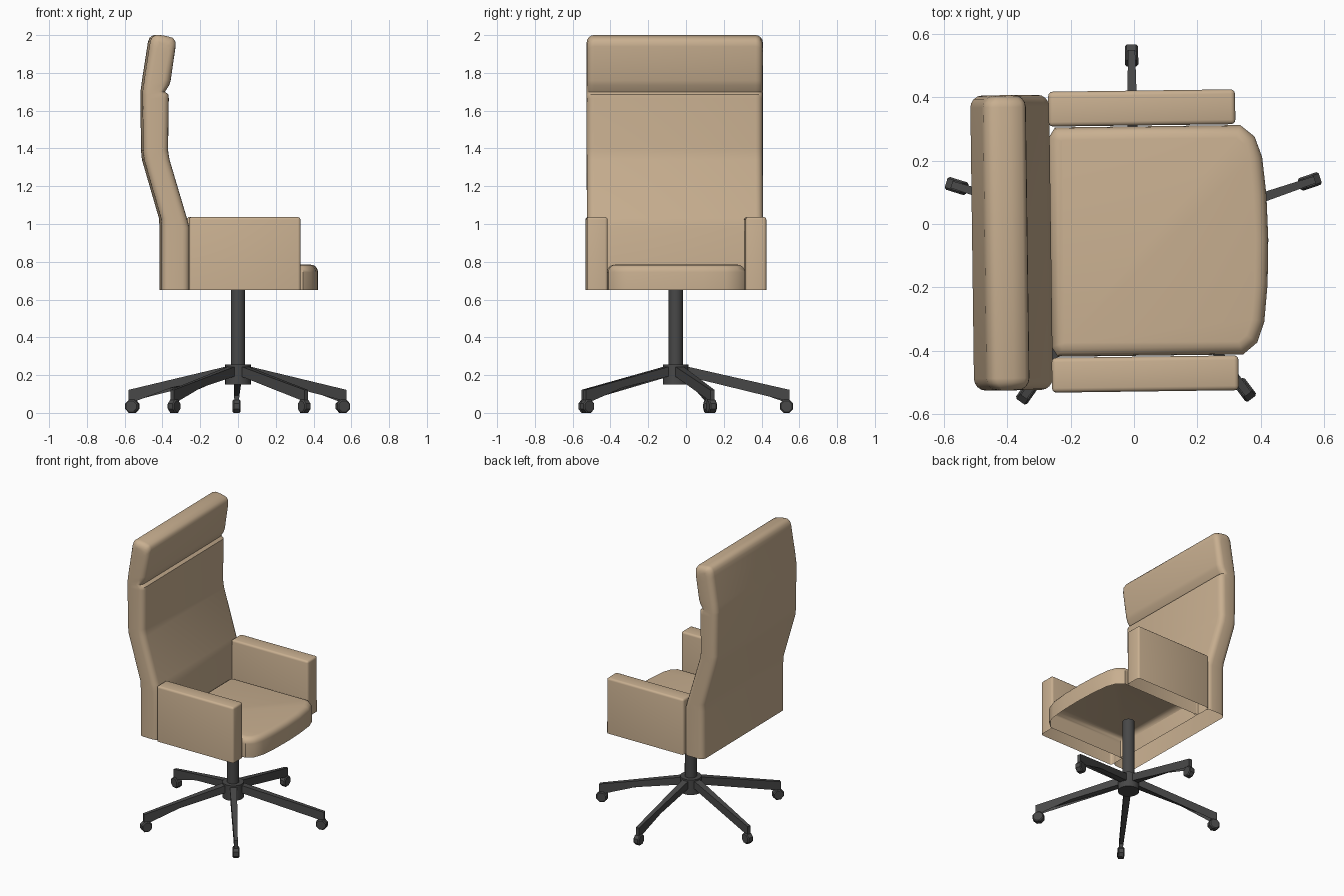
import bpy, bmesh, math
from mathutils import Matrix, Vector

cube = bpy.data.objects.get("Cube")
if cube:
    bpy.data.objects.remove(cube, do_unlink=True)

CENTRE_Y = -0.054
PLACE = Matrix.Translation((0, CENTRE_Y, 0)) @ Matrix.Rotation(math.radians(0.75), 4, 'Z')


def material(name, colour, roughness):
    mat = bpy.data.materials.new(name)
    mat.use_nodes = True
    mat.diffuse_color = colour
    node = next(n for n in mat.node_tree.nodes if n.type == 'BSDF_PRINCIPLED')
    node.inputs["Base Color"].default_value = colour
    node.inputs["Roughness"].default_value = roughness
    return mat


leather = material("tan leather", (0.58, 0.43, 0.28, 1), 0.6)
metal = material("dark grey metal", (0.065, 0.065, 0.065, 1), 0.5)


def finish(bm, name, mat, matrix=PLACE, angle=35):
    bmesh.ops.recalc_face_normals(bm, faces=bm.faces[:])
    bm.transform(matrix)
    mesh = bpy.data.meshes.new(name)
    bm.to_mesh(mesh)
    bm.free()
    mesh.materials.append(mat)
    obj = bpy.data.objects.new(name, mesh)
    bpy.context.collection.objects.link(obj)
    bpy.ops.object.select_all(action='DESELECT')
    obj.select_set(True)
    bpy.context.view_layer.objects.active = obj
    bpy.ops.object.shade_smooth_by_angle(angle=math.radians(angle))
    return obj


def open_shell(name, outline, bottom, top, bevel, segments, top_only):
    """Upholstered block with rounded edges and an open underside."""
    bm = bmesh.new()
    lid = bm.faces.new([bm.verts.new((x, y, top)) for x, y in outline])
    rim = list(lid.edges)
    walls = bmesh.ops.extrude_edge_only(bm, edges=rim)["geom"]
    for v in walls:
        if isinstance(v, bmesh.types.BMVert):
            v.co.z = bottom
    edges = rim if top_only else [e for e in bm.edges if len(e.link_faces) == 2]
    bmesh.ops.bevel(bm, geom=edges, offset=bevel, segments=segments, profile=0.5,
                    affect='EDGES', clamp_overlap=True)
    return finish(bm, name, leather)


# Seat cushion with a bowed front edge
half = [(-0.265, 0.33), (-0.245, 0.362), (0.34, 0.362), (0.385, 0.325),
        (0.408, 0.26), (0.42, 0.14), (0.424, 0.0)]
outline = half + [(x, -y) for x, y in reversed(half[:-1])]
open_shell("seat_cushion", outline, 0.65, 0.785, 0.04, 4, True)

# Armrest panels
for side, label in ((1, "left"), (-1, "right")):
    y0, y1 = sorted((side * 0.365, side * 0.475))
    open_shell(label + "_armrest_panel",
               [(-0.265, y0), (0.325, y0), (0.325, y1), (-0.265, y1)],
               0.65, 1.037, 0.014, 3, False)

# Backrest: rows of height, rear x and front x, lofted sideways with rounded rims
rows = [(0.65, -0.41, -0.262), (0.98, -0.41, -0.262), (1.03, -0.413, -0.276),
        (1.34, -0.503, -0.368), (1.39, -0.508, -0.376), (1.665, -0.511, -0.372),
        (1.685, -0.511, -0.374), (1.70, -0.511, -0.392), (1.735, -0.506, -0.37),
        (1.76, -0.503, -0.362), (1.94, -0.475, -0.336), (1.965, -0.471, -0.337),
        (1.985, -0.463, -0.35), (1.995, -0.452, -0.385), (2.0, -0.44, -0.415)]
RIM, HALF_WIDTH, STEPS = 0.038, 0.466, 4
levels = []
for i in range(STEPS + 1):
    a = i / STEPS * math.pi / 2
    levels.append((HALF_WIDTH - RIM * (1 - math.cos(a)), RIM * (1 - math.sin(a))))
levels = [(-y, d) for y, d in levels[::-1]][::-1] + [(y, d) for y, d in levels[::-1]]
levels.sort(key=lambda level: level[0])

bm = bmesh.new()
rings = []
for y, inset in levels:
    rear, front = [], []
    for z, xr, xf in rows:
        d = min(inset, (xf - xr) * 0.45)
        zz = z - (inset if z > 1.93 else 0)
        rear.append(bm.verts.new((xr + d, y, zz)))
        front.append(bm.verts.new((xf - d, y, zz)))
    rings.append((rear, front))
for (ra, fa), (rb, fb) in zip(rings, rings[1:]):
    loop_a, loop_b = ra + fa[::-1], rb + fb[::-1]
    for i in range(len(loop_a) - 1):
        bm.faces.new((loop_a[i], loop_a[i + 1], loop_b[i + 1], loop_b[i]))
for rear, front in (rings[0], rings[-1]):
    for i in range(len(rows) - 1):
        bm.faces.new((rear[i], rear[i + 1], front[i + 1], front[i]))
finish(bm, "backrest", leather, angle=40)


# Gas column and hub
def cylinder(name, radius, z0, z1, sides):
    bm = bmesh.new()
    bmesh.ops.create_cone(bm, cap_ends=True, segments=sides, radius1=radius,
                          radius2=radius, depth=z1 - z0,
                          matrix=Matrix.Translation((0, 0, (z0 + z1) / 2)))
    return finish(bm, name, metal)


cylinder("gas_column", 0.038, 0.2, 0.66, 24)
cylinder("base_hub", 0.068, 0.15, 0.255, 24)

# Five tapered legs, each bent down onto a caster
leg_profile = [(0.03, 0.252), (0.603, 0.122), (0.603, 0.06), (0.57, 0.06),
               (0.57, 0.092), (0.03, 0.2)]
for n in range(5):
    spin = PLACE @ Matrix.Rotation(math.radians(90 + 72 * n), 4, 'Z')
    bm = bmesh.new()
    sides = []
    for s in (-1, 1):
        sides.append([bm.verts.new((r, s * (0.024 - 0.021 * r), z)) for r, z in leg_profile])
    bm.faces.new(sides[0])
    bm.faces.new(sides[1][::-1])
    for i in range(len(leg_profile)):
        j = (i + 1) % len(leg_profile)
        bm.faces.new((sides[0][i], sides[0][j], sides[1][j], sides[1][i]))
    bmesh.ops.triangulate(bm, faces=[f for f in bm.faces if len(f.verts) > 4])
    finish(bm, "base_leg_%d" % (n + 1), metal, spin, 20)

    bm = bmesh.new()
    wheel = (Matrix.Translation((0.586, 0, 0.035)) @ Matrix.Rotation(math.pi / 2, 4, 'X')
             @ Matrix.Rotation(math.pi / 8, 4, 'Z'))
    radius = 0.035 / math.cos(math.pi / 8)
    bmesh.ops.create_cone(bm, cap_ends=True, segments=8, radius1=radius,
                          radius2=radius, depth=0.042, matrix=wheel)
    caps = [e for e in bm.edges if any(len(f.verts) == 8 for f in e.link_faces)]
    bmesh.ops.bevel(bm, geom=caps, offset=0.006, segments=1, affect='EDGES')
    finish(bm, "caster_%d" % (n + 1), metal, spin, 20)
